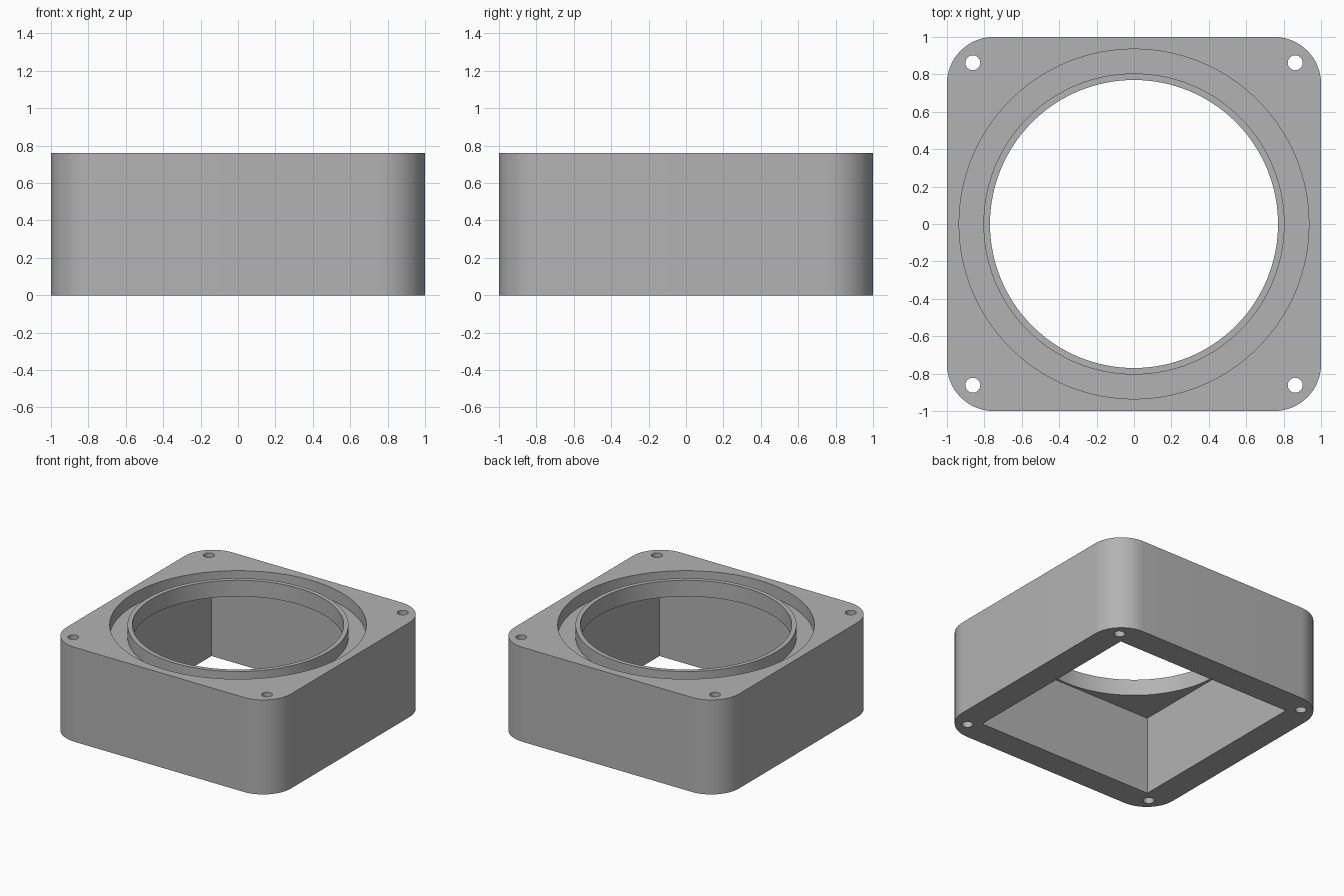
import bpy, bmesh, math
from mathutils import Matrix, Vector

old = bpy.data.objects.get("Cube")
if old:
    bpy.data.objects.remove(old, do_unlink=True)

HEIGHT = 0.76        # overall height
PLATE = 0.13         # thickness of the top plate
CORNER = 0.25        # outer corner radius
CAVITY = 0.785       # half width of the square cavity
BORE = 0.77          # radius of the round opening
GROOVE_IN, GROOVE_OUT, GROOVE_DEPTH = 0.805, 0.935, 0.10
HOLE, HOLE_POS = 0.04, 0.862

grey = bpy.data.materials.new("matte grey")
grey.use_nodes = True
colour = (0.45, 0.45, 0.45, 1)
grey.diffuse_color = colour
grey.node_tree.nodes["Principled BSDF"].inputs["Base Color"].default_value = colour


def make_object(name, bm):
    bmesh.ops.recalc_face_normals(bm, faces=bm.faces)
    mesh = bpy.data.meshes.new(name)
    bm.to_mesh(mesh)
    bm.free()
    mesh.materials.append(grey)
    obj = bpy.data.objects.new(name, mesh)
    bpy.context.collection.objects.link(obj)
    return obj


def prism(name, outline, z0, z1):
    bm = bmesh.new()
    face = bm.faces.new([bm.verts.new((x, y, z0)) for x, y in outline])
    top = bmesh.ops.extrude_face_region(bm, geom=[face])["geom"]
    moved = [v for v in top if isinstance(v, bmesh.types.BMVert)]
    bmesh.ops.translate(bm, verts=moved, vec=(0, 0, z1 - z0))
    return make_object(name, bm)


def circle(radius, count, cx=0, cy=0):
    return [(cx + radius * math.cos(math.tau * i / count),
             cy + radius * math.sin(math.tau * i / count)) for i in range(count)]


def rounded_square(half, radius, steps):
    points = []
    for quarter in range(4):
        turn = Matrix.Rotation(quarter * math.pi / 2, 2)
        for i in range(steps + 1):
            a = math.pi / 2 * i / steps
            corner = Vector((half - radius + radius * math.cos(a),
                             half - radius + radius * math.sin(a)))
            points.append(tuple(turn @ corner))
    return points


def ring(name, r0, r1, z0, z1, count):
    bm = bmesh.new()
    profile = [bm.verts.new((r, 0, z)) for r, z in ((r0, z0), (r1, z0), (r1, z1), (r0, z1))]
    edges = [bm.edges.new((profile[i - 1], profile[i])) for i in range(4)]
    bmesh.ops.spin(bm, geom=profile + edges, cent=(0, 0, 0), axis=(0, 0, 1),
                   angle=math.tau, steps=count, use_merge=True)
    bmesh.ops.remove_doubles(bm, verts=bm.verts, dist=0.0001)
    return make_object(name, bm)


# Housing block with rounded upright corners
housing = prism("housing", rounded_square(1, CORNER, 16), 0, HEIGHT)

# Cutters: square cavity from below, round opening, seal groove, screw holes
c = CAVITY
cutters = [
    prism("cavity_cutter", [(-c, -c), (c, -c), (c, c), (-c, c)], -0.1, HEIGHT - PLATE),
    prism("opening_cutter", circle(BORE, 128), 0.3, HEIGHT + 0.1),
    ring("groove_cutter", GROOVE_IN, GROOVE_OUT, HEIGHT - GROOVE_DEPTH, HEIGHT + 0.1, 128),
]
for sx in (-1, 1):
    for sy in (-1, 1):
        outline = circle(HOLE, 32, sx * HOLE_POS, sy * HOLE_POS)
        cutters.append(prism("screw_hole_cutter", outline, -0.1, HEIGHT + 0.1))

# Apply every cut, then discard the cutters
bpy.ops.object.select_all(action="DESELECT")
housing.select_set(True)
bpy.context.view_layer.objects.active = housing
for cutter in cutters:
    cutter.hide_render = True
    cut = housing.modifiers.new(cutter.name, "BOOLEAN")
    cut.operation = "DIFFERENCE"
    cut.solver = "EXACT"
    cut.object = cutter
    bpy.ops.object.modifier_apply(modifier=cut.name)
    bpy.data.objects.remove(cutter, do_unlink=True)

bpy.ops.object.shade_smooth_by_angle(angle=math.radians(30))
